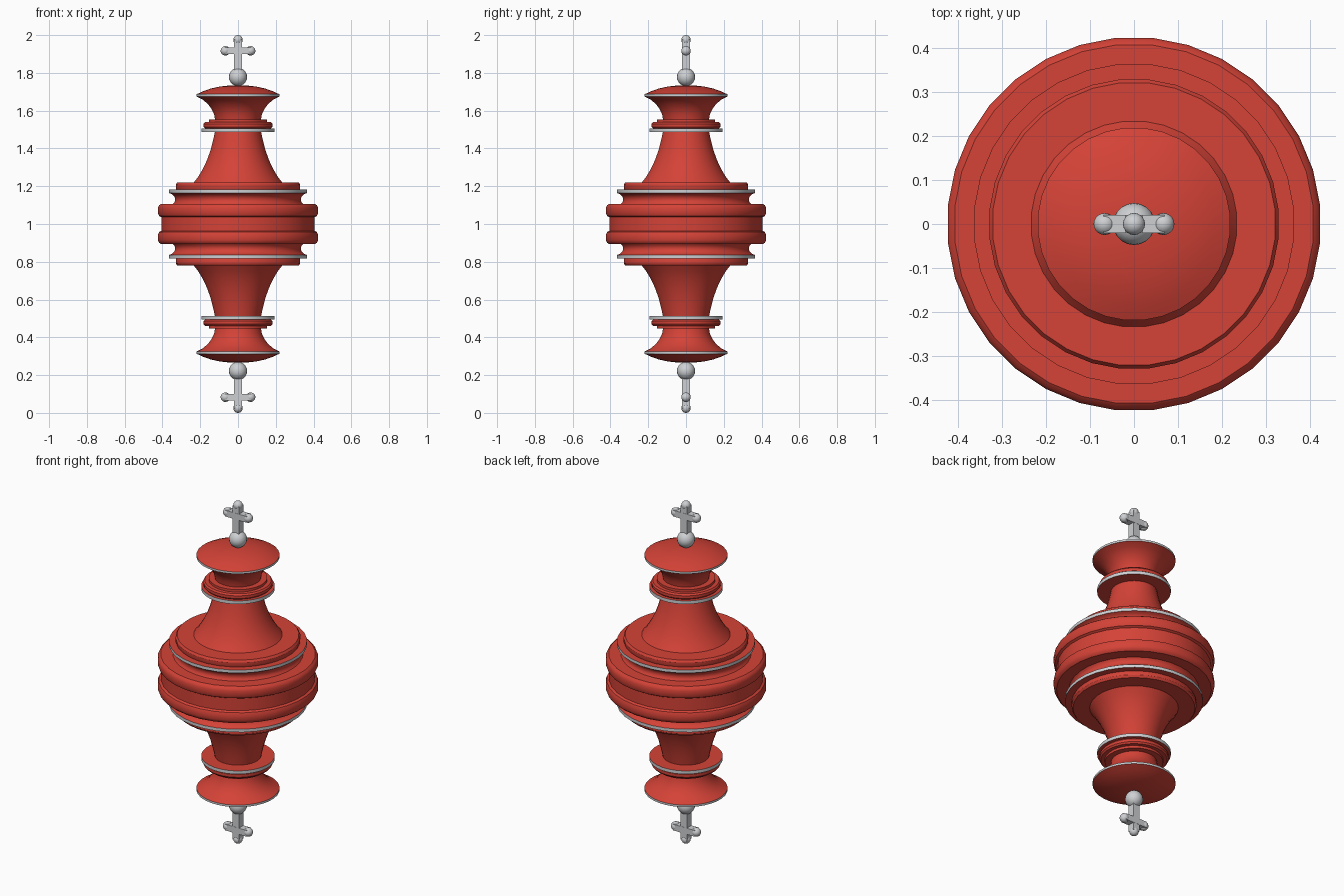
import bpy, bmesh, math
from mathutils import Matrix, Vector

cube = bpy.data.objects.get("Cube")
if cube:
    bpy.data.objects.remove(cube, do_unlink=True)

MID = 1.0      # height of the mirror plane
SIDES = 32


def material(name, rgb):
    m = bpy.data.materials.new(name)
    m.use_nodes = True
    m.diffuse_color = (*rgb, 1)
    m.node_tree.nodes["Principled BSDF"].inputs["Base Color"].default_value = (*rgb, 1)
    return m


RED = material("red", (0.66, 0.055, 0.038))
SILVER = material("silver", (0.62, 0.63, 0.65))


def finish(name, bm, mat):
    mesh = bpy.data.meshes.new(name)
    bm.to_mesh(mesh)
    bm.free()
    mesh.materials.append(mat)
    ob = bpy.data.objects.new(name, mesh)
    bpy.context.collection.objects.link(ob)
    bpy.ops.object.select_all(action='DESELECT')
    ob.select_set(True)
    bpy.context.view_layer.objects.active = ob
    bpy.ops.object.shade_smooth_by_angle(angle=math.radians(32))
    return ob


def lathe(name, profile, mat, sign):
    """Turn (radius, distance from middle) points around z."""
    bm = bmesh.new()
    rings = []
    for r, d in profile:
        ring = []
        for i in range(SIDES):
            a = 2 * math.pi * (i + 0.5) / SIDES
            ring.append(bm.verts.new((r * math.cos(a), r * math.sin(a), MID + sign * d)))
        rings.append(ring)
    for low, high in zip(rings, rings[1:]):
        for i in range(SIDES):
            j = (i + 1) % SIDES
            face = [low[i], low[j], high[j], high[i]]
            bm.faces.new(face if sign > 0 else face[::-1])
    finish(name, bm, mat)


def ball(name, x, d, r, sign):
    bm = bmesh.new()
    bmesh.ops.create_uvsphere(bm, u_segments=20, v_segments=12, radius=r,
                              matrix=Matrix.Translation((x, 0, MID + sign * d)))
    finish(name, bm, SILVER)


def box(name, size, d, sign):
    bm = bmesh.new()
    bmesh.ops.create_cube(bm, size=1, matrix=Matrix.Translation((0, 0, MID + sign * d))
                          @ Matrix.Diagonal(Vector((*size, 1))))
    finish(name, bm, SILVER)


# Half of the turned body, from the middle outwards
PARTS = [
    ("belt", RED, [(.408, 0), (.408, .036)]),
    ("bulge", RED, [(.408, .036), (.42, .043), (.426, .057), (.426, .085),
                    (.421, .098), (.41, .107), (.345, .107)]),
    ("cove", RED, [(.345, .107), (.337, .116), (.334, .13), (.338, .145),
                   (.35, .157), (.366, .164)]),
    ("wide_rim", SILVER, [(.366, .164), (.366, .182)]),
    ("shoulder", RED, [(.366, .182), (.328, .182), (.331, .19), (.331, .208),
                       (.323, .22), (.235, .22)]),
    ("bell", RED, [(.235, .22), (.212, .25), (.188, .289), (.165, .338),
                   (.146, .391), (.132, .445), (.123, .487), (.195, .487)]),
    ("collar_rim", SILVER, [(.195, .487), (.195, .506)]),
    ("collar", RED, [(.195, .506), (.176, .506), (.183, .514), (.183, .53),
                     (.176, .539), (.155, .539), (.155, .553), (.122, .553)]),
    ("flare", RED, [(.122, .553), (.127, .58), (.14, .608), (.159, .634),
                    (.187, .658), (.22, .675)]),
    ("cap_rim", SILVER, [(.22, .675), (.22, .687)]),
    ("cap_dome", RED, [(.22, .687), (.185, .703), (.145, .717), (.1, .727),
                       (.05, .733), (.008, .735)]),
]

for prefix, sign in (("upper", 1), ("lower", -1)):
    for part, mat, profile in PARTS:
        lathe(f"{prefix}_{part}", profile, mat, sign)
    # Finial: ball, post and crossbar with rounded ends
    ball(f"{prefix}_finial_ball", 0, .778, .048, sign)
    box(f"{prefix}_cross_post", (.04, .04, .18), .886, sign)
    box(f"{prefix}_cross_bar", (.14, .042, .036), .917, sign)
    ball(f"{prefix}_cross_tip", 0, .975, .025, sign)
    for side, x in (("left", .067), ("right", -.067)):
        ball(f"{prefix}_cross_{side}_end", x, .917, .025, sign)
